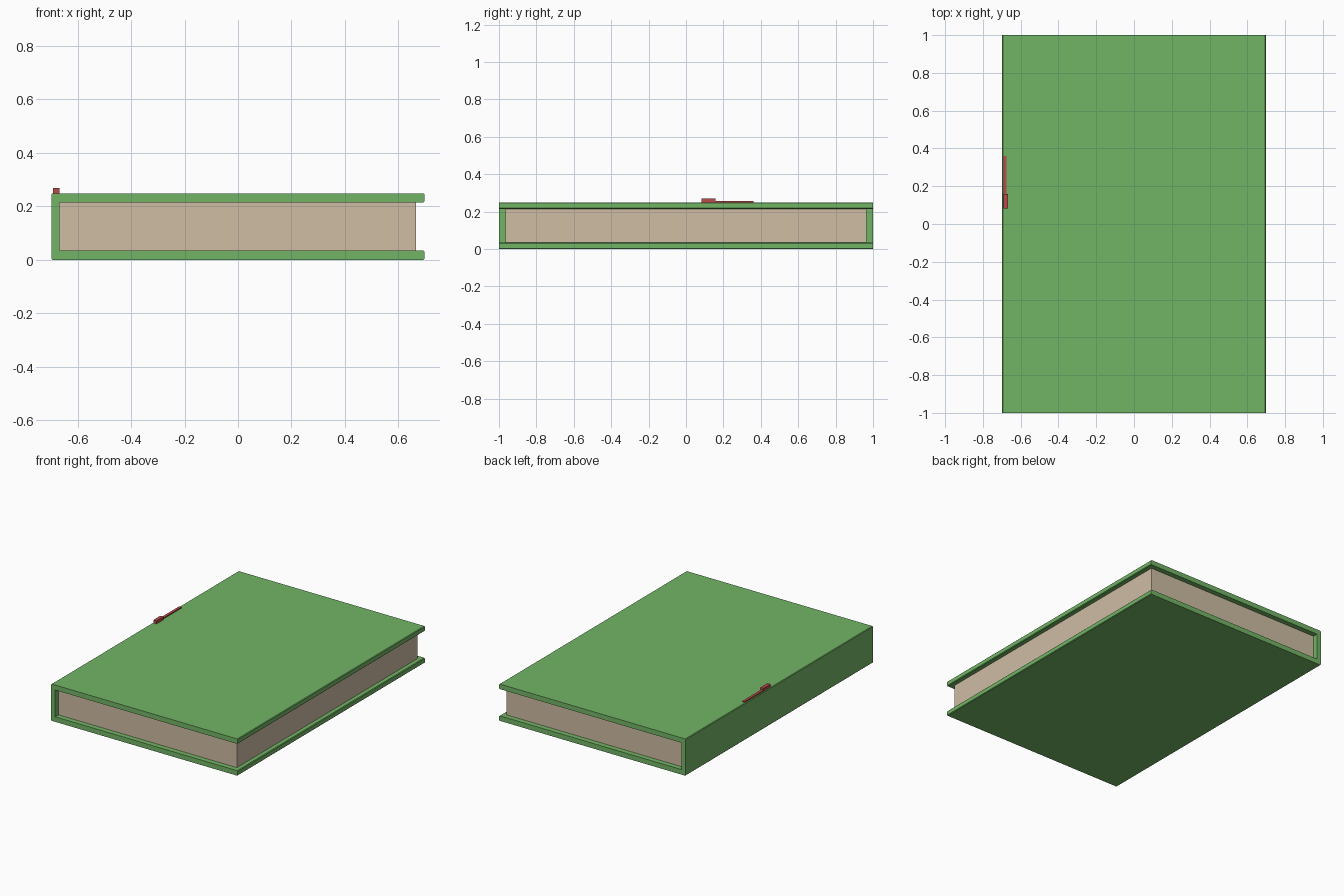
import bpy, bmesh

if "Cube" in bpy.data.objects:
    bpy.data.objects.remove(bpy.data.objects["Cube"])


def material(name, rgb):
    m = bpy.data.materials.new(name)
    m.diffuse_color = (*rgb, 1)
    m.use_nodes = True
    m.node_tree.nodes["Principled BSDF"].inputs["Base Color"].default_value = m.diffuse_color
    return m


green = material("cover green", (0.17, 0.46, 0.13))
cream = material("page cream", (0.62, 0.51, 0.37))
red = material("ribbon red", (0.48, 0.07, 0.07))


def prism(name, profile, y0, y1, mat):
    """Extrude an (x, z) outline along y."""
    bm = bmesh.new()
    face = bm.faces.new([bm.verts.new((x, y0, z)) for x, z in profile])
    out = bmesh.ops.extrude_face_region(bm, geom=[face])
    moved = [v for v in out["geom"] if isinstance(v, bmesh.types.BMVert)]
    bmesh.ops.translate(bm, verts=moved, vec=(0, y1 - y0, 0))
    bmesh.ops.recalc_face_normals(bm, faces=bm.faces)
    mesh = bpy.data.meshes.new(name)
    bm.to_mesh(mesh)
    bm.free()
    mesh.materials.append(mat)
    obj = bpy.data.objects.new(name, mesh)
    bpy.context.collection.objects.link(obj)
    return obj


def box(name, x0, x1, y0, y1, z0, z1, mat):
    return prism(name, [(x0, z0), (x1, z0), (x1, z1), (x0, z1)], y0, y1, mat)


# Cover: boards and spine as one C-shaped outline with softened fore edges
W, H, T, B = 0.698, 0.249, 0.034, 0.004
lower = [(-W, B), (-W + B, 0), (W - B, 0), (W, B), (W, T - B), (W - B, T), (-W + 0.03, T)]
upper = [(x, H - z) for x, z in reversed(lower)]
prism("cover", lower + upper, -1, 1, green)

# Page block, set back from the three open edges
box("pages", -W + 0.03, 0.667, -0.965, 0.965, T, H - T, cream)

# Ribbon marker lying on the spine edge, with a thicker end
box("ribbon", -0.692, -0.674, 0.155, 0.36, H - 0.003, 0.256, red)
box("ribbon_end", -0.692, -0.668, 0.083, 0.158, H - 0.003, 0.269, red)
